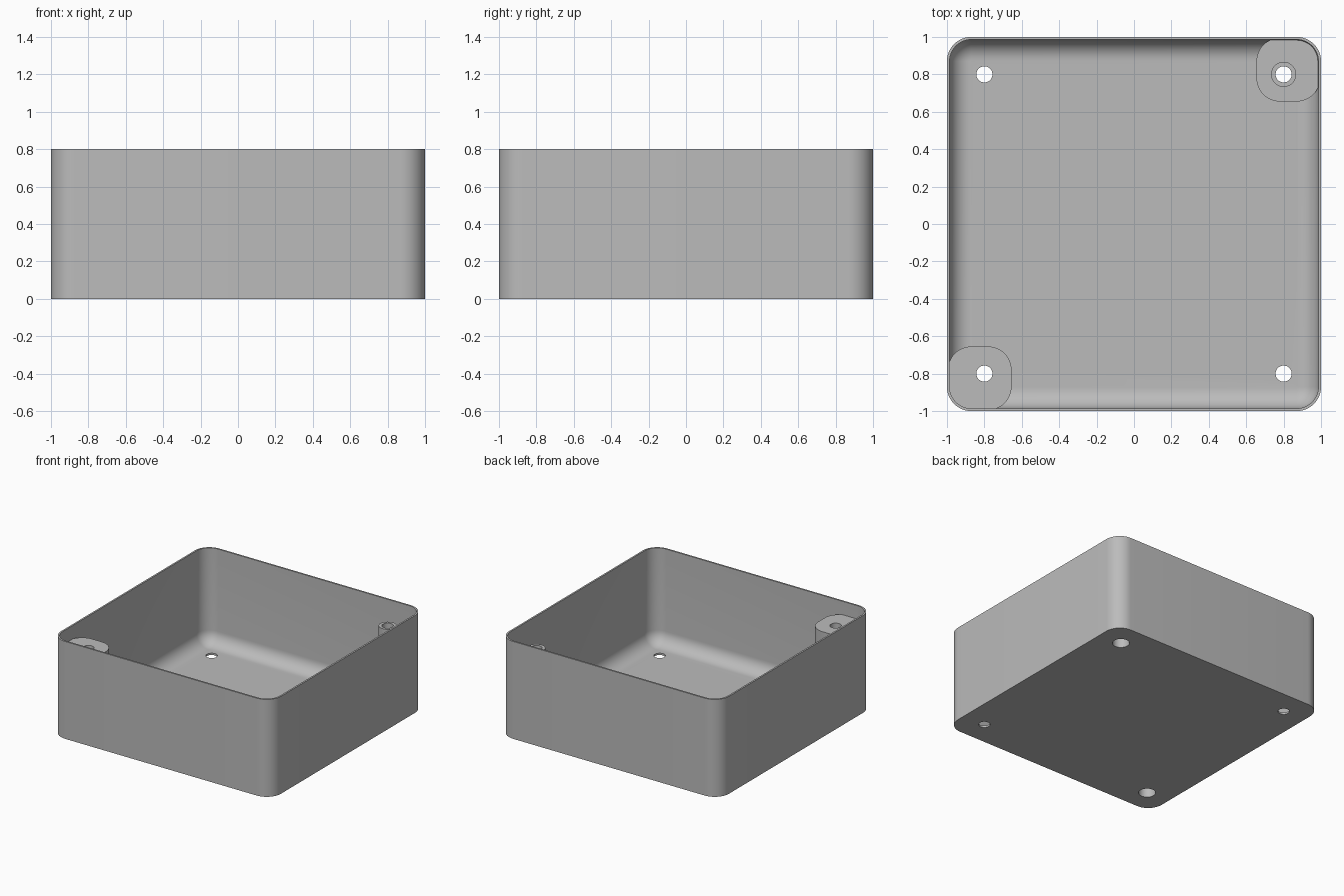
import bpy, bmesh
from math import sin, cos, pi

if "Cube" in bpy.data.objects:
    bpy.data.objects.remove(bpy.data.objects["Cube"])

HEIGHT, WALL, CORNER, FILLET = 0.8, 0.014, 0.13, 0.11
FLOOR = 0.015
POST_TOP, PAD_TOP, BORE_TOP = 0.69, 0.1, 0.075
HOLE_R, BORE_R, BOSS_R = 0.043, 0.064, 0.067
INSET = 0.8

grey = bpy.data.materials.new("plain grey")
grey.use_nodes = True
COLOUR = (0.5, 0.5, 0.5, 1)
grey.diffuse_color = COLOUR
grey.node_tree.nodes["Principled BSDF"].inputs["Base Color"].default_value = COLOUR


def ring(half, radius, z, cx=0, cy=0, steps=12):
    """Points around a rounded square."""
    pts = []
    for q in range(4):
        mid = pi / 4 + q * pi / 2
        sx, sy = (1 if cos(mid) > 0 else -1), (1 if sin(mid) > 0 else -1)
        for i in range(steps + 1):
            a = (q + i / steps) * pi / 2
            pts.append((cx + sx * (half - radius) + radius * cos(a),
                        cy + sy * (half - radius) + radius * sin(a), z))
    return pts


def circle(radius, z, cx, cy, n=48):
    return [(cx + radius * cos(2 * pi * i / n),
             cy + radius * sin(2 * pi * i / n), z) for i in range(n)]


def loft(name, rings):
    """Closed solid skinned through a list of rings, capped at both ends."""
    bm = bmesh.new()
    loops = [[bm.verts.new(p) for p in r] for r in rings]
    n = len(loops[0])
    for a, b in zip(loops, loops[1:]):
        for i in range(n):
            j = (i + 1) % n
            bm.faces.new((a[i], a[j], b[j], b[i]))
    bm.faces.new(loops[0][::-1])
    bm.faces.new(loops[-1])
    bmesh.ops.recalc_face_normals(bm, faces=bm.faces)
    mesh = bpy.data.meshes.new(name)
    bm.to_mesh(mesh)
    bm.free()
    ob = bpy.data.objects.new(name, mesh)
    bpy.context.collection.objects.link(ob)
    mesh.materials.append(grey)
    return ob


def activate(ob):
    bpy.ops.object.select_all(action="DESELECT")
    ob.select_set(True)
    bpy.context.view_layer.objects.active = ob


def drill(ob, x, y, radius, z0, z1):
    """Cut a round hole."""
    cutter = loft("cutter", [circle(radius, z0, x, y), circle(radius, z1, x, y)])
    cutter.hide_render = True
    mod = ob.modifiers.new("hole", "BOOLEAN")
    mod.operation, mod.solver, mod.object = "DIFFERENCE", "EXACT", cutter
    activate(ob)
    bpy.ops.object.modifier_apply(modifier=mod.name)
    bpy.data.objects.remove(cutter)


# Open tray: outer wall, rim, inner wall, then a rounded edge down to the floor
inner, inner_r = 1 - WALL, CORNER - WALL
rings = [ring(1, CORNER, 0), ring(1, CORNER, HEIGHT), ring(inner, inner_r, HEIGHT)]
for i in range(11):
    a = i / 10 * pi / 2
    d = FILLET * (1 - cos(a))
    rings.append(ring(inner - d, inner_r - d, FLOOR + FILLET * (1 - sin(a))))
tray = loft("tray", rings)
for x in (-INSET, INSET):
    for y in (-INSET, INSET):
        drill(tray, x, y, BORE_R if x == y else HOLE_R, -0.1, 0.1)

# Corner blocks merging into the walls: one tall post, one low pad
parts = [tray]
for name, side, top in (("tall_corner_post", -1, POST_TOP), ("low_corner_pad", 1, PAD_TOP)):
    c, half = side * 0.825, 0.17
    block = loft(name, [ring(half, 0.125, z, c, c) for z in (0.005, top)])
    drill(block, side * INSET, side * INSET, BORE_R, -0.1, BORE_TOP)
    drill(block, side * INSET, side * INSET, HOLE_R, 0.05, 1)
    parts.append(block)

# Slim round standoff on the low pad
boss = loft("round_standoff", [circle(BOSS_R, z, INSET, INSET) for z in (PAD_TOP - 0.01, POST_TOP)])
drill(boss, INSET, INSET, HOLE_R, 0, 1)
parts.append(boss)

for ob in parts:
    activate(ob)
    bpy.ops.object.shade_smooth_by_angle(angle=pi / 6)
